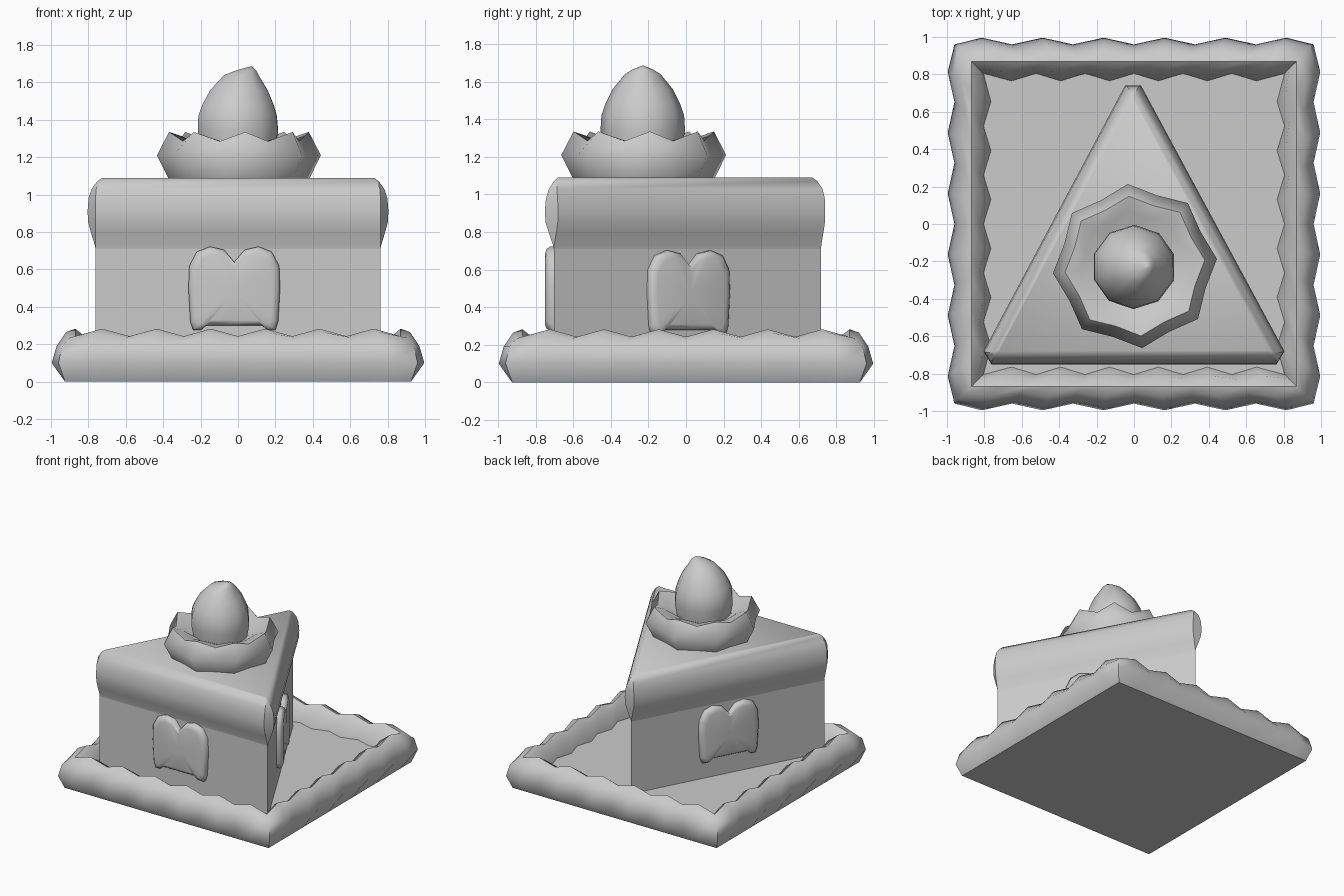
import bpy, bmesh, math
from mathutils import Vector

if "Cube" in bpy.data.objects:
    bpy.data.objects.remove(bpy.data.objects["Cube"])


def loft(name, rings, angle=40):
    """Skin closed rings of equal length, cap both ends, shade smooth."""
    bm = bmesh.new()
    loops = [[bm.verts.new(p) for p in r] for r in rings]
    n = len(loops[0])
    for a, b in zip(loops, loops[1:]):
        for i in range(n):
            j = (i + 1) % n
            bm.faces.new((a[i], a[j], b[j], b[i]))
    bm.faces.new(loops[0][::-1])
    bm.faces.new(loops[-1])
    bmesh.ops.remove_doubles(bm, verts=bm.verts[:], dist=0.0005)
    bmesh.ops.recalc_face_normals(bm, faces=bm.faces[:])
    me = bpy.data.meshes.new(name)
    bm.to_mesh(me)
    bm.free()
    ob = bpy.data.objects.new(name, me)
    bpy.context.collection.objects.link(ob)
    bpy.ops.object.select_all(action='DESELECT')
    ob.select_set(True)
    bpy.context.view_layer.objects.active = ob
    bpy.ops.object.shade_smooth_by_angle(angle=math.radians(angle))
    return ob


# Square plate with a puffy scalloped rim: (offset, wave, height, height wave)
section = [(.925, 0, 0, 0), (.978, .018, .10, 0), (.955, .015, .19, 0),
           (.91, .01, .25, .015), (.87, 0, .263, .02),
           (.82, -.01, .225, .01), (.785, -.02, .12, 0)]


def plate_ring(d, wave, z, zwave):
    pts = []
    for side in range(4):
        c, s = [(1, 0), (0, 1), (-1, 0), (0, -1)][side]
        for k in range(-6, 6):
            a = 1 if k % 2 else -1
            corner = k == -6
            off = d + a * wave
            t = off * k / 6 if corner else d * k / 6
            x, y = -t * -1, -off
            pts.append((x * c - y * s, x * s + y * c, z + a * zwave))
    return pts


loft("plate", [plate_ring(*s) for s in section], 50)

# Wedge of cake with an icing band that bulges from each side
corners = [Vector((-.762, -.703)), Vector((.762, -.703)), Vector((-.005, .718))]
sides = []
for i in range(3):
    e = (corners[(i + 1) % 3] - corners[i]).normalized()
    sides.append(Vector((e.y, -e.x)))


def wedge_ring(z, d, scale=1.0):
    mid = sum(corners, Vector((0, 0))) / 3
    pts = []
    for i, p in enumerate(corners):
        q = mid + (p - mid) * scale
        for nrm in (sides[i - 1], sides[i]):
            r = q + nrm * d
            pts.append((r.x, r.y, z))
    return pts


loft("cake_slice", [wedge_ring(.11, .0), wedge_ring(.72, .0)])
loft("icing", [wedge_ring(z, d, s) for z, d, s in [
    (.71, 0, 1), (.73, .004, 1), (.79, .025, 1), (.85, .044, 1), (.91, .048, 1),
    (.98, .042, 1), (1.03, .028, .995), (1.07, .012, .975), (1.09, .003, .95)]])

# Two-lobed decoration on each side of the slice
half = [(.15, -.20), (.18, -.225), (.22, -.225), (.235, -.18), (.245, 0),
        (.24, .12), (.20, .195), (.13, .222), (.055, .205)]
outline = [(0, -.20)] + half + [(0, .14)] + [(-u, v) for u, v in half[::-1]]


def decoration(name, i, z, shift=0, out=.047):
    mid = (corners[i] + corners[(i + 1) % 3]) / 2
    nrm = sides[i]
    along = Vector((-nrm.y, nrm.x))
    rings = []
    for s, d in [(1, -.01), (1, out * .5), (.94, out * .85), (.84, out), (.02, out * .9)]:
        r = []
        for u, v in outline:
            p = mid + along * (u * s + shift) + nrm * d
            r.append((p.x, p.y, z + v * s - .02 * (1 - s)))
        rings.append(r)
    loft(name, rings, 60)


decoration("front_decoration", 0, .50, -.02)
decoration("right_decoration", 1, .48)
decoration("left_decoration", 2, .48)

# Scalloped whipped cream, eight lobes
cream = [(.375, 1.08, 0), (.44, 1.21, 0), (.375, 1.31, .025),
         (.30, 1.295, .015), (.20, 1.24, 0)]
rings = []
for r, z, w in cream:
    ring = []
    for k in range(16):
        a = math.radians(5 + 22.5 * k)
        lobe = 1 if k % 2 == 0 else -1
        rr = r if lobe > 0 else r * .9
        ring.append((.005 + rr * math.cos(a), -.225 + rr * math.sin(a), z + w * lobe))
    rings.append(ring)
loft("whipped_cream", rings, 60)

# Strawberry with a leaning tip: (height, radius, centre x)
berry = [(1.2, .2, 0), (1.34, .225, 0), (1.42, .22, -.002), (1.48, .20, 0),
         (1.56, .16, .005), (1.64, .095, .018), (1.665, .055, .045), (1.685, .005, .07)]
loft("strawberry", [[(cx + r * math.cos(math.tau * k / 10 + .3),
                      -.23 + r * math.sin(math.tau * k / 10 + .3), z)
                     for k in range(10)] for z, r, cx in berry], 60)
